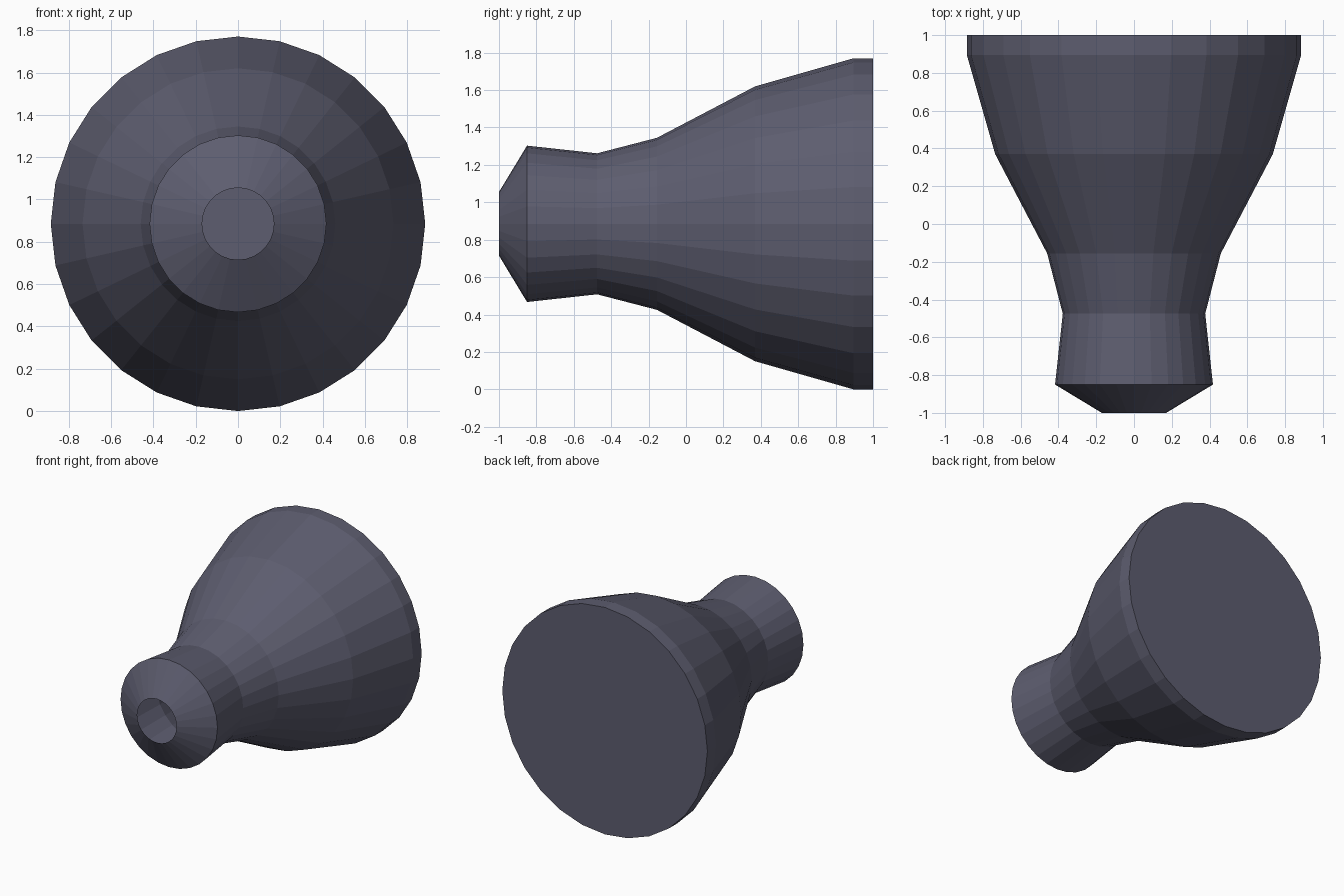
import bpy, bmesh
from math import sin, cos, pi

if "Cube" in bpy.data.objects:
    bpy.data.objects.remove(bpy.data.objects["Cube"])

SIDES = 28
CENTRE_Z = 0.885

# Profile of the turned body: (y, radius), from the open nozzle to the closed wide end
PROFILE = [(-1.0, 0.17), (-0.85, 0.418), (-0.475, 0.377), (-0.155, 0.46),
           (0.37, 0.735), (0.895, 0.885), (1.0, 0.885)]


def lathe_y(name, profile, sides):
    """Turn a profile about the y axis; first ring open, last ring capped."""
    bm = bmesh.new()
    rings = []
    for y, r in profile:
        angles = [2 * pi * k / sides for k in range(sides)]
        rings.append([bm.verts.new((r * sin(a), y, CENTRE_Z + r * cos(a))) for a in angles])
    for a, b in zip(rings, rings[1:]):
        for k in range(sides):
            n = (k + 1) % sides
            bm.faces.new((a[k], a[n], b[n], b[k]))
    bm.faces.new(rings[-1])
    mesh = bpy.data.meshes.new(name)
    bm.to_mesh(mesh)
    bm.free()
    obj = bpy.data.objects.new(name, mesh)
    bpy.context.collection.objects.link(obj)
    return obj


# Flared hollow body with an open nozzle at the front
body = lathe_y("flared_body", PROFILE, SIDES)

# Dark blue-grey finish
mat = bpy.data.materials.new("dark_blue_grey")
mat.diffuse_color = (0.11, 0.11, 0.16, 1.0)
mat.use_nodes = True
mat.node_tree.nodes["Principled BSDF"].inputs["Base Color"].default_value = mat.diffuse_color
body.data.materials.append(mat)
